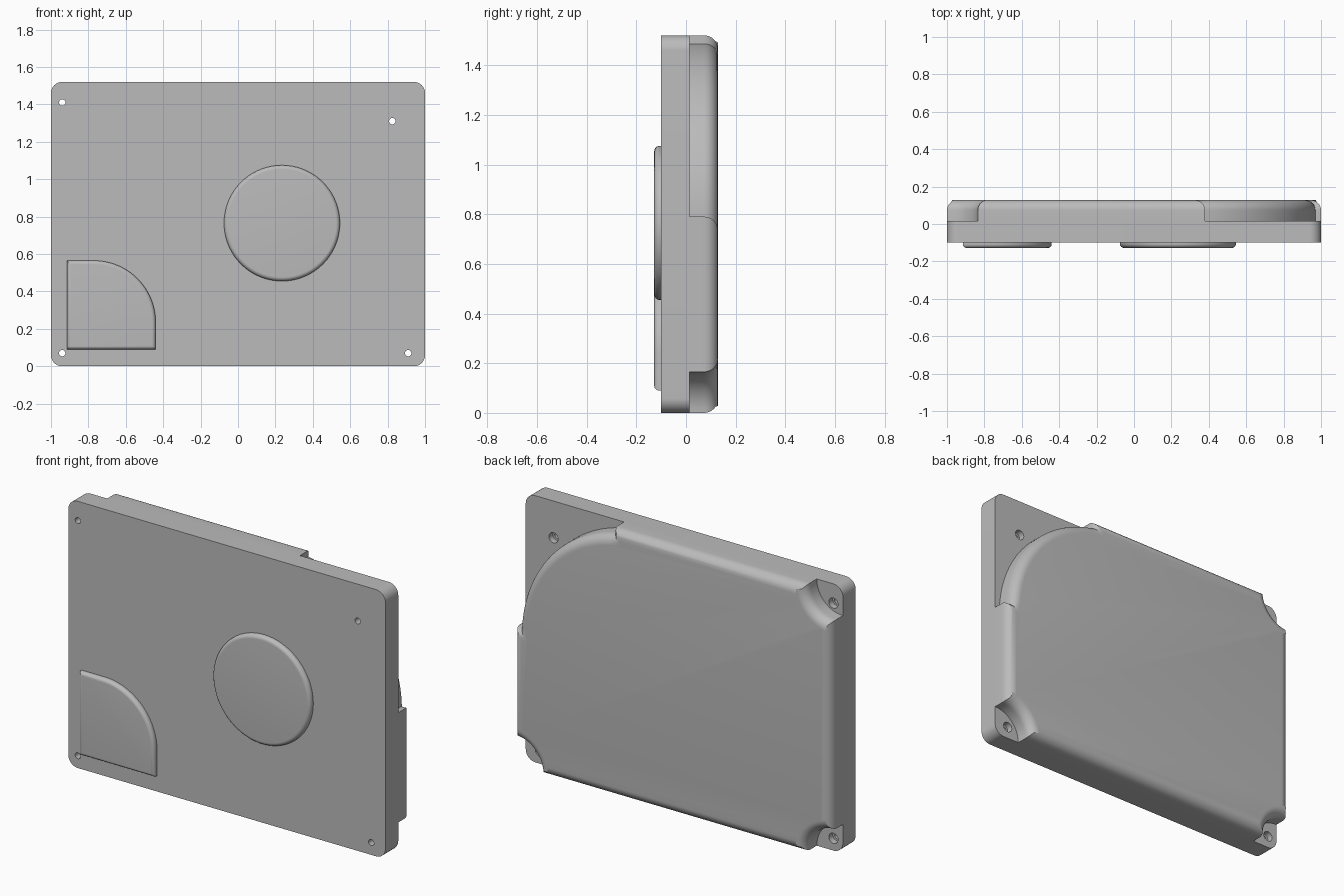
import bpy, bmesh, math
from math import sin, cos, pi

cube = bpy.data.objects.get("Cube")
if cube:
    bpy.data.objects.remove(cube, do_unlink=True)

grey = bpy.data.materials.new("plain grey")
grey.use_nodes = True
grey.diffuse_color = (0.5, 0.5, 0.5, 1)
grey.node_tree.nodes["Principled BSDF"].inputs["Base Color"].default_value = (0.5, 0.5, 0.5, 1)

W, H = 1.0, 1.52                      # half width, height
FRONT, SEAM, BACK = -0.1, 0.015, 0.128


def arc(cx, cz, r, start, end, n=12):
    """Points on an arc in the x-z plane, angles in degrees."""
    angles = [math.radians(start + (end - start) * i / n) for i in range(n + 1)]
    return [(cx + r * cos(a), cz + r * sin(a)) for a in angles]


def inset(points, d):
    """Move a counter-clockwise outline inwards by d with mitred corners."""
    result = []
    for i, (x, z) in enumerate(points):
        px, pz = points[i - 1]
        qx, qz = points[(i + 1) % len(points)]
        l1, l2 = math.hypot(x - px, z - pz), math.hypot(qx - x, qz - z)
        ax, az = (pz - z) / l1, (x - px) / l1
        bx, bz = (z - qz) / l2, (qx - x) / l2
        k = d / (1 + ax * bx + az * bz)
        result.append((x + k * (ax + bx), z + k * (az + bz)))
    return result


def slab(name, outline, layers):
    """Solid made from the outline repeated at (inset, y) layers."""
    bm = bmesh.new()
    rings = [[bm.verts.new((x, y, z)) for x, z in inset(outline, d)] for d, y in layers]
    for low, high in zip(rings, rings[1:]):
        for i in range(len(low)):
            bm.faces.new((low[i - 1], low[i], high[i], high[i - 1]))
    bm.faces.new(rings[0])
    bm.faces.new(rings[-1])
    bmesh.ops.recalc_face_normals(bm, faces=bm.faces[:])
    mesh = bpy.data.meshes.new(name)
    bm.to_mesh(mesh)
    bm.free()
    mesh.materials.append(grey)
    obj = bpy.data.objects.new(name, mesh)
    bpy.context.collection.objects.link(obj)
    return obj


def rounded_layers(base, top, r, n=8):
    """Straight wall from base, then a rounded edge up to top."""
    s = 1 if top > base else -1
    steps = [pi / 2 * i / n for i in range(n + 1)]
    return [(0, base)] + [(r * (1 - cos(a)), top - s * r * (1 - sin(a))) for a in steps]


def smooth(obj):
    bpy.ops.object.select_all(action='DESELECT')
    obj.select_set(True)
    bpy.context.view_layer.objects.active = obj
    bpy.ops.object.shade_smooth_by_angle(angle=math.radians(30))


# Front plate with rounded corners
c = 0.06
outline = (arc(W - c, c, c, -90, 0) + arc(W - c, H - c, c, 0, 90)
           + arc(c - W, H - c, c, 90, 180) + arc(c - W, c, c, 180, 270))
plate = slab("front_plate", outline, [(0, FRONT), (0, SEAM)])

# Screw holes, wider at the back
for x, z in ((-0.94, 1.41), (0.825, 1.31), (-0.94, 0.07), (0.91, 0.07)):
    hole = arc(x, z, 0.017, 0, 360, 24)[:-1]
    cutter = slab("hole_cutter", hole,
                  [(0, FRONT - 0.05), (0, -0.02), (-0.012, -0.02), (-0.012, SEAM + 0.05)])
    cutter.hide_render = True
    cut = plate.modifiers.new("screw_hole", 'BOOLEAN')
    cut.operation = 'DIFFERENCE'
    cut.solver = 'EXACT'
    cut.object = cutter
    bpy.context.view_layer.objects.active = plate
    bpy.ops.object.modifier_apply(modifier=cut.name)
    bpy.data.objects.remove(cutter, do_unlink=True)
smooth(plate)

# Back shell: scooped corners and one big rounded corner around the disc
DX, DZ, R, notch = 0.235, 0.765, 0.735, 0.165
step_x, step_z = 0.38, 0.79
a0 = math.degrees(math.asin((step_z - DZ) / R))
a1 = math.degrees(math.acos((step_x - DX) / R))
outline = (arc(W, 0, notch, 180, 90) + [(W, step_z)]
           + arc(DX, DZ, R, a0, a1, 40) + [(step_x, H)]
           + arc(-W, H, notch, 0, -90) + arc(-W, 0, notch, 90, 0))
smooth(slab("back_shell", outline, rounded_layers(SEAM, BACK, 0.055)))

# Raised round pad
disc = arc(DX, DZ, 0.31, 0, 360, 72)[:-1]
smooth(slab("round_pad", disc, rounded_layers(FRONT, -BACK, 0.022)))

# Raised pad with one large rounded corner
pad = [(-0.915, 0.09), (-0.44, 0.09)] + arc(-0.77, 0.235, 0.33, 0, 90, 24) + [(-0.915, 0.565)]
smooth(slab("corner_pad", pad, rounded_layers(FRONT, -BACK, 0.02)))
